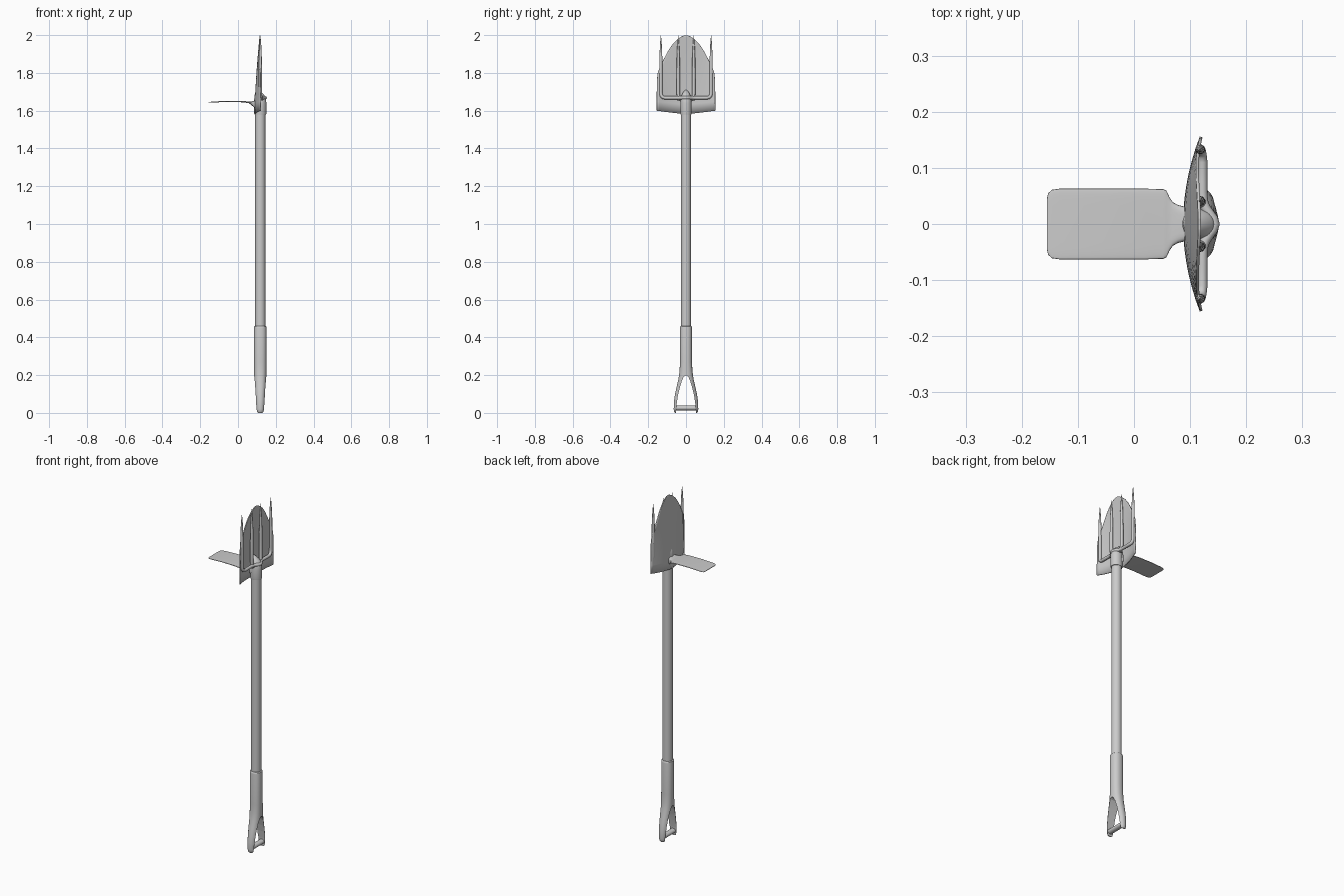
import bpy, bmesh, math
from mathutils import Vector

if "Cube" in bpy.data.objects:
    bpy.data.objects.remove(bpy.data.objects["Cube"])

CX = 0.118  # shaft axis


def make(name, verts, faces):
    me = bpy.data.meshes.new(name)
    me.from_pydata([tuple(v) for v in verts], [], faces)
    bm = bmesh.new()
    bm.from_mesh(me)
    bmesh.ops.recalc_face_normals(bm, faces=bm.faces)
    bm.to_mesh(me)
    bm.free()
    ob = bpy.data.objects.new(name, me)
    bpy.context.collection.objects.link(ob)
    return ob


def smooth(ob, angle=40):
    bpy.ops.object.select_all(action='DESELECT')
    ob.select_set(True)
    bpy.context.view_layer.objects.active = ob
    bpy.ops.object.shade_smooth_by_angle(angle=math.radians(angle))


def loft(name, rings):
    n = len(rings[0])
    verts = [p for r in rings for p in r]
    faces = [(i * n + j, i * n + (j + 1) % n, (i + 1) * n + (j + 1) % n, (i + 1) * n + j)
             for i in range(len(rings) - 1) for j in range(n)]
    faces += [tuple(range(n)), tuple(range(len(verts) - n, len(verts)))]
    return make(name, verts, faces)


def oval(a, b, power=2.0, n=32):
    pts = []
    for k in range(n):
        t = 2 * math.pi * k / n
        c, s = math.cos(t), math.sin(t)
        pts.append((a * math.copysign(abs(c) ** (2 / power), c),
                    b * math.copysign(abs(s) ** (2 / power), s)))
    return pts


def upright(name, stations, power=2.0):
    # stations: z, x centre, x radius, y radius
    ob = loft(name, [[(x + p, q, z) for p, q in oval(rx, ry, power)]
                     for z, x, rx, ry in stations])
    smooth(ob)
    return ob


def tube(name, pts, radii):
    cu = bpy.data.curves.new(name, 'CURVE')
    cu.dimensions = '3D'
    cu.bevel_depth = 1.0
    cu.bevel_resolution = 3
    cu.use_fill_caps = True
    sp = cu.splines.new('POLY')
    sp.points.add(len(pts) - 1)
    for p, co, r in zip(sp.points, pts, radii):
        p.co = (*co, 1)
        p.radius = r
    ob = bpy.data.objects.new(name, cu)
    bpy.context.collection.objects.link(ob)
    bpy.ops.object.select_all(action='DESELECT')
    ob.select_set(True)
    bpy.context.view_layer.objects.active = ob
    bpy.ops.object.convert(target='MESH')
    smooth(bpy.context.view_layer.objects.active)


# Shaft
upright("shaft", [(0.44, CX, 0.027, 0.027), (1.62, CX, 0.027, 0.027)])

# Grip sleeve flaring into a D handle, with the opening cut out
grip = upright("grip", [(z, CX, rx, ry) for z, rx, ry in [
    (0.0, 0.022, 0.058), (0.006, 0.027, 0.063), (0.02, 0.029, 0.065), (0.06, 0.031, 0.064),
    (0.10, 0.032, 0.058), (0.14, 0.033, 0.049), (0.18, 0.033, 0.040), (0.22, 0.033, 0.034),
    (0.27, 0.033, 0.032), (0.45, 0.033, 0.032), (0.457, 0.032, 0.031), (0.46, 0.028, 0.028)]], 2.3)
half = [(0.052, -0.05), (0.052, 0.02), (0.049, 0.05), (0.043, 0.09), (0.034, 0.13),
        (0.022, 0.17), (0.012, 0.192)]
outline = half + [(0, 0.2)] + [(-y, z) for y, z in reversed(half)]
cutter = loft("grip_cutter", [[(CX + s, y, z) for y, z in outline] for s in (-0.1, 0.1)])
mod = grip.modifiers.new("opening", 'BOOLEAN')
mod.object = cutter
mod.solver = 'EXACT'
bpy.context.view_layer.objects.active = grip
bpy.ops.object.modifier_apply(modifier=mod.name)
bpy.data.objects.remove(cutter)
smooth(grip)

# Handle cross bar
bar = loft("handle_bar", [[(CX + p, y, 0.026 + q) for p, q in oval(0.016, 0.013, 2)]
                          for y in (-0.057, 0.057)])
smooth(bar)

# Socket joining shaft, blade, fork and hoe
upright("socket", [(1.58, CX, 0.031, 0.029), (1.585, CX, 0.032, 0.030), (1.64, CX, 0.032, 0.030),
                   (1.665, 0.117, 0.031, 0.028), (1.685, 0.113, 0.025, 0.022),
                   (1.70, 0.106, 0.012, 0.014), (1.71, 0.10, 0.003, 0.004)])

# Curved spade blade
profile = [(1.59, .155), (1.64, .155), (1.70, .154), (1.76, .153), (1.795, .149), (1.82, .141),
           (1.845, .130), (1.87, .117), (1.90, .102), (1.93, .085), (1.96, .063), (1.98, .042),
           (1.992, .024), (1.998, .010)]
cols = 24
verts, faces = [], []
for z, w in profile:
    t = (z - 1.59) / 0.41
    for j in range(cols + 1):
        u = 2 * j / cols - 1
        y = u * w
        bow = (0.030 - 0.027 * t ** 1.5) * (1 - (y / 0.156) ** 2)
        drop = (1 - t) * (0.018 * abs(u) ** 1.2 - 0.008)
        verts.append((0.120 - bow, y, z + drop))
m = cols + 1
for i in range(len(profile) - 1):
    for j in range(cols):
        faces.append((i * m + j, i * m + j + 1, (i + 1) * m + j + 1, (i + 1) * m + j))
blade = make("spade_blade", verts, faces)
sol = blade.modifiers.new("thickness", 'SOLIDIFY')
sol.thickness = 0.005
sol.offset = 0
smooth(blade)

# Fork: outer prong pair as one bent rod with its bulge around the socket
def bar_x(y):
    return 0.122 + 0.022 * math.exp(-(y / 0.024) ** 2)

right = [(0.118, 0.133, z) for z in (1.997, 1.95, 1.88, 1.80, 1.70)]
rad = [0.001, 0.005, 0.008, 0.009, 0.009]
for a in (0, 30, 60, 90):
    t = math.radians(a)
    right.append((0.118 + 0.004 * a / 90, 0.111 + 0.022 * math.cos(t), 1.69 - 0.022 * math.sin(t)))
    rad.append(0.009)
for k in range(8):
    y = 0.075 * (1 - k / 8)
    right.append((bar_x(y), y, 1.668))
    rad.append(0.009)
path = right + [(bar_x(0), 0, 1.668)] + [(x, -y, z) for x, y, z in reversed(right)]
tube("fork_outer_tines", path, rad + [0.009] + rad[::-1])

# Fork inner tines
for s, side in ((1, "left"), (-1, "right")):
    tube("fork_inner_tine_" + side,
         [(0.120, s * 0.036, 1.655), (0.118, s * 0.041, 1.69), (0.118, s * 0.041, 1.80),
          (0.118, s * 0.041, 1.88), (0.118, s * 0.041, 1.95), (0.118, s * 0.041, 1.997)],
         [0.009, 0.009, 0.009, 0.008, 0.005, 0.001])

# Hoe plate with narrowing neck: x, half width, z centre, half thickness
hoe = loft("hoe_blade", [[(x, p, z + q) for p, q in oval(w, h, 5)] for x, w, z, h in [
    (-0.155, .046, 1.644, .0015), (-0.153, .055, 1.644, .002), (-0.146, .061, 1.645, .002),
    (-0.132, .063, 1.646, .0025), (-0.06, .063, 1.649, .003), (0.02, .063, 1.648, .0035),
    (0.052, .062, 1.645, .004), (0.058, .059, 1.644, .005), (0.063, .048, 1.642, .006),
    (0.069, .039, 1.640, .009), (0.078, .034, 1.637, .013), (0.090, .031, 1.633, .020),
    (0.105, .027, 1.630, .028)]])
smooth(hoe, 50)
